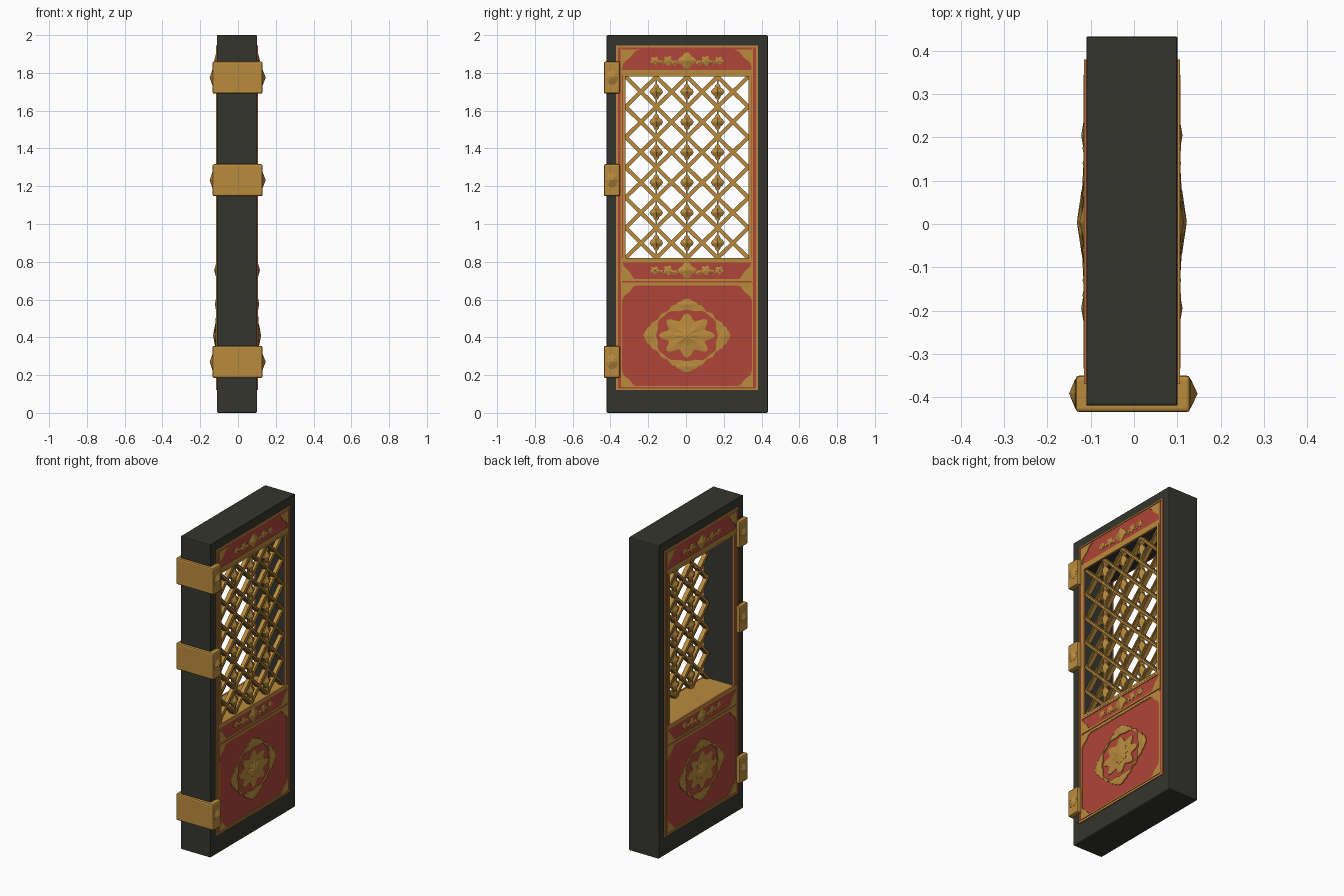
import bpy, bmesh, math

if "Cube" in bpy.data.objects:
    bpy.data.objects.remove(bpy.data.objects["Cube"])

def mat(name, c):
    m = bpy.data.materials.new(name)
    m.diffuse_color = (*c, 1)
    m.use_nodes = True
    m.node_tree.nodes["Principled BSDF"].inputs["Base Color"].default_value = m.diffuse_color
    return m

DARK = mat("dark_wood", (0.036, 0.036, 0.028))
RED = mat("red_lacquer", (0.43, 0.058, 0.04))
GOLD = mat("gold", (0.49, 0.26, 0.047))

CX, HALF = -0.005, 0.105           # middle and half depth of the door slab
CY = 0.005                         # middle of the panel in y
Y0, Y1, Z0, Z1 = -0.32, 0.33, 0.82, 1.78   # window opening

def finish(bm, name, mats, bevel=0):
    bmesh.ops.recalc_face_normals(bm, faces=bm.faces)
    me = bpy.data.meshes.new(name)
    bm.to_mesh(me)
    bm.free()
    ob = bpy.data.objects.new(name, me)
    bpy.context.collection.objects.link(ob)
    for m in mats:
        me.materials.append(m)
    if bevel:
        b = ob.modifiers.new("bevel", 'BEVEL')
        b.width, b.segments = bevel, 2
    return ob

def ring(bm, outer, inner, xa, xb):
    """Solid between two matching (y, z) loops, from depth xa to xb."""
    n = len(outer)
    L = [[bm.verts.new((x, *p)) for p in loop] for loop in (outer, inner) for x in (xa, xb)]
    oa, ob, ia, ib = L
    for i in range(n):
        j = (i + 1) % n
        for a, b in ((oa, ob), (ob, ib), (ib, ia), (ia, oa)):
            bm.faces.new((a[i], a[j], b[j], b[i]))

def prism(bm, pts, xa, xb):
    a = [bm.verts.new((xa, *p)) for p in pts]
    b = [bm.verts.new((xb, *p)) for p in pts]
    bm.faces.new(a)
    bm.faces.new(b[::-1])
    for i in range(len(pts)):
        j = (i + 1) % len(pts)
        bm.faces.new((a[i], a[j], b[j], b[i]))

def fan(bm, pts, c, xa, xb, xtip):
    """Plate from xa to xb whose face rises to a point at c."""
    a = [bm.verts.new((xa, *p)) for p in pts]
    b = [bm.verts.new((xb, *p)) for p in pts]
    t = bm.verts.new((xtip, *c))
    bm.faces.new(a)
    for i in range(len(pts)):
        j = (i + 1) % len(pts)
        bm.faces.new((a[i], a[j], b[j], b[i]))
        bm.faces.new((b[i], b[j], t))

def rect(y0, y1, z0, z1):
    return [(y0, z0), (y1, z0), (y1, z1), (y0, z1)]

def polar(cy, cz, ry, rz, f, n):
    return [(cy + ry * f(t) * math.cos(t), cz + rz * f(t) * math.sin(t))
            for t in (2 * math.pi * i / n for i in range(n))]

def grow(r, d):
    (y0, z0), _, (y1, z1), _ = r
    return rect(y0 - d, y1 + d, z0 - d, z1 + d)

OPEN = rect(Y0, Y1, Z0, Z1)
PANEL = rect(-0.37, 0.38, 0.12, 1.945)

# door slab with the window hole, gold on the sill
bm = bmesh.new()
ring(bm, rect(-0.42, 0.433, 0, 2), OPEN, CX - HALF, CX + HALF)
for f in bm.faces:
    c = f.calc_center_median()
    if abs(c.z - Z0) < 0.01 and abs(f.normal.x) < 0.1:
        f.material_index = 1
finish(bm, "door_slab", [DARK, GOLD], 0.006)

def corner(bm, y, z, dy, dz, a, b, xa, xb):
    """Corner plate with a scooped, stepped inner edge."""
    pts = [(y, z), (y + dy * a, z)]
    for i in range(7):
        t = math.pi / 2 * i / 6
        k = 0.85 + 0.12 * math.cos(4 * t)
        pts.append((y + dy * a * (1 - k * math.sin(t)) * 0.92, z + dz * b * (1 - k * math.cos(t)) * 0.92))
    pts.append((y, z + dz * b))
    prism(bm, pts, xa, xb)

for s, side in ((1, "right"), (-1, "left")):
    X = lambda h: CX + s * (HALF + h)
    base = X(-0.004)

    # red panel
    bm = bmesh.new()
    ring(bm, PANEL, OPEN, base, X(0.002))
    finish(bm, side + "_red_panel", [RED])

    # gold border lines and rails
    bm = bmesh.new()
    ring(bm, PANEL, grow(PANEL, -0.01), base, X(0.006))
    ring(bm, OPEN, grow(OPEN, 0.014), base, X(0.007))
    for y in (Y0 - 0.022, Y1 + 0.022):
        prism(bm, rect(y - 0.004, y + 0.004, 0.69, 1.93), base, X(0.005))
    for z, h in ((1.802, 0.014), (0.807, 0.012), (0.703, 0.005), (0.683, 0.006)):
        prism(bm, rect(-0.343, 0.353, z - h, z + h), base, X(0.006))
    low = rect(-0.345, 0.355, 0.137, 0.68)
    ring(bm, low, grow(low, -0.006), base, X(0.005))
    finish(bm, side + "_gold_trim", [GOLD])

    # gold corner plates
    bm = bmesh.new()
    for d in (-1, 1):
        y = CY + d * 0.345
        corner(bm, y, 1.925, -d, -1, 0.10, 0.10, base, X(0.006))
        corner(bm, y, 0.70, -d, 1, 0.09, 0.11, base, X(0.006))
        corner(bm, y, 0.68, -d, -1, 0.09, 0.09, base, X(0.006))
        corner(bm, y, 0.137, -d, 1, 0.09, 0.09, base, X(0.006))
    finish(bm, side + "_corner_plates", [GOLD])

    # flower sprays on the two narrow panels
    bm = bmesh.new()
    petal = lambda t: 0.85 + 0.15 * math.cos(4 * t)
    for z in (1.865, 0.755):
        fan(bm, polar(CY, z, 0.05, 0.046, petal, 16), (CY, z), base, X(0.004), X(0.016))
        for d in (-1, 1):
            for off, dz, ry, rz in ((0.065, -0.012, 0.022, 0.016), (0.1, 0.0, 0.03, 0.03),
                                    (0.135, -0.01, 0.018, 0.014), (0.17, 0.0, 0.028, 0.024)):
                c = (CY + d * off, z + dz)
                fan(bm, polar(*c, ry, rz, lambda t: 0.8 + 0.2 * math.cos(5 * t + 1), 15),
                    c, base, X(0.004), X(0.009))
    finish(bm, side + "_flower_sprays", [GOLD])

    # large medallion: open wreath, leaf clusters and star flower
    bm = bmesh.new()
    cz = 0.41
    ring(bm, polar(CY, cz, 0.215, 0.18, lambda t: 0.92 + 0.05 * math.cos(4 * t) + 0.03 * math.cos(16 * t), 64),
         polar(CY, cz, 0.215, 0.18, lambda t: 0.78 - 0.04 * math.cos(4 * t) + 0.02 * math.cos(12 * t), 64),
         base, X(0.007))
    for y, z, ry, rz in ((0.2, 0, 0.03, 0.05), (-0.2, 0, 0.03, 0.05), (0, 0.165, 0.06, 0.03), (0, -0.165, 0.06, 0.03)):
        fan(bm, polar(CY + y, cz + z, ry, rz, lambda t: 0.88 + 0.12 * math.cos(4 * t), 16),
            (CY + y, cz + z), base, X(0.007), X(0.012))
    fan(bm, polar(CY, cz, 0.15, 0.118, lambda t: 0.84 + 0.16 * math.cos(8 * t), 48),
        (CY, cz), base, X(0.006), X(0.014))
    fan(bm, polar(CY, cz, 0.075, 0.06, lambda t: 0.85 + 0.15 * math.cos(8 * t), 32),
        (CY, cz), base, X(0.011), X(0.022))
    finish(bm, side + "_medallion", [GOLD])

# lattice of crossed bars, set near the right face
bm = bmesh.new()
WY, WZ = (Y1 - Y0) / 4, (Z1 - Z0) / 6
XA, XB = 0.062, 0.096
def bar(u0, v0, u1, v1, w):
    ya, za, yb, zb = Y0 + u0 * WY, Z0 + v0 * WZ, Y0 + u1 * WY, Z0 + v1 * WZ
    l = math.hypot(yb - ya, zb - za)
    ny, nz = -(zb - za) / l * w, (yb - ya) / l * w
    edge = lambda k: [(ya + ny * k, za + nz * k), (yb + ny * k, zb + nz * k)]
    prism(bm, edge(1) + edge(-1)[::-1], XA + 0.004, XB - 0.006)
    prism(bm, edge(0.5) + edge(-0.5)[::-1], XA, XB)
for k in range(-3, 6):
    a, b = max(0, -k), min(4, 6 - k)
    bar(a, a + k, b, b + k, 0.0105)            # rising bar
    bar(4 - a, a + k, 4 - b, b + k, 0.0105)    # falling bar
for i in (1, 2, 3):
    bar(i, 0, i, 6, 0.004)                     # thin upright
finish(bm, "lattice_bars", [GOLD])

# pointed studs in the lattice cells
bm = bmesh.new()
for i in (1, 2, 3):
    for j in range(6):
        c = (Y0 + i * WY, Z0 + (j + 0.5) * WZ)
        pts = polar(*c, 0.036, 0.046, lambda t: 0.83 + 0.17 * math.cos(4 * t), 16)
        for x, tip in ((0.088, 0.106), (0.07, 0.055)):
            fan(bm, pts, c, 0.079, x, tip)
finish(bm, "lattice_studs", [GOLD])

# wrapped hinges with a pointed stud on each side
for n, z in enumerate((0.27, 1.232, 1.775)):
    bm = bmesh.new()
    ym = -0.392
    prism(bm, rect(-0.435, -0.35, z - 0.085, z + 0.085), -0.135, 0.13)
    finish(bm, f"hinge_band_{n + 1}", [GOLD], 0.009)
    bm = bmesh.new()
    for a, b, t in ((0.12, 0.131, 0.147), (-0.12, -0.136, -0.15)):
        fan(bm, polar(ym, z, 0.034, 0.04, lambda t: 1, 8), (ym, z), a, b, t)
    finish(bm, f"hinge_studs_{n + 1}", [GOLD])
